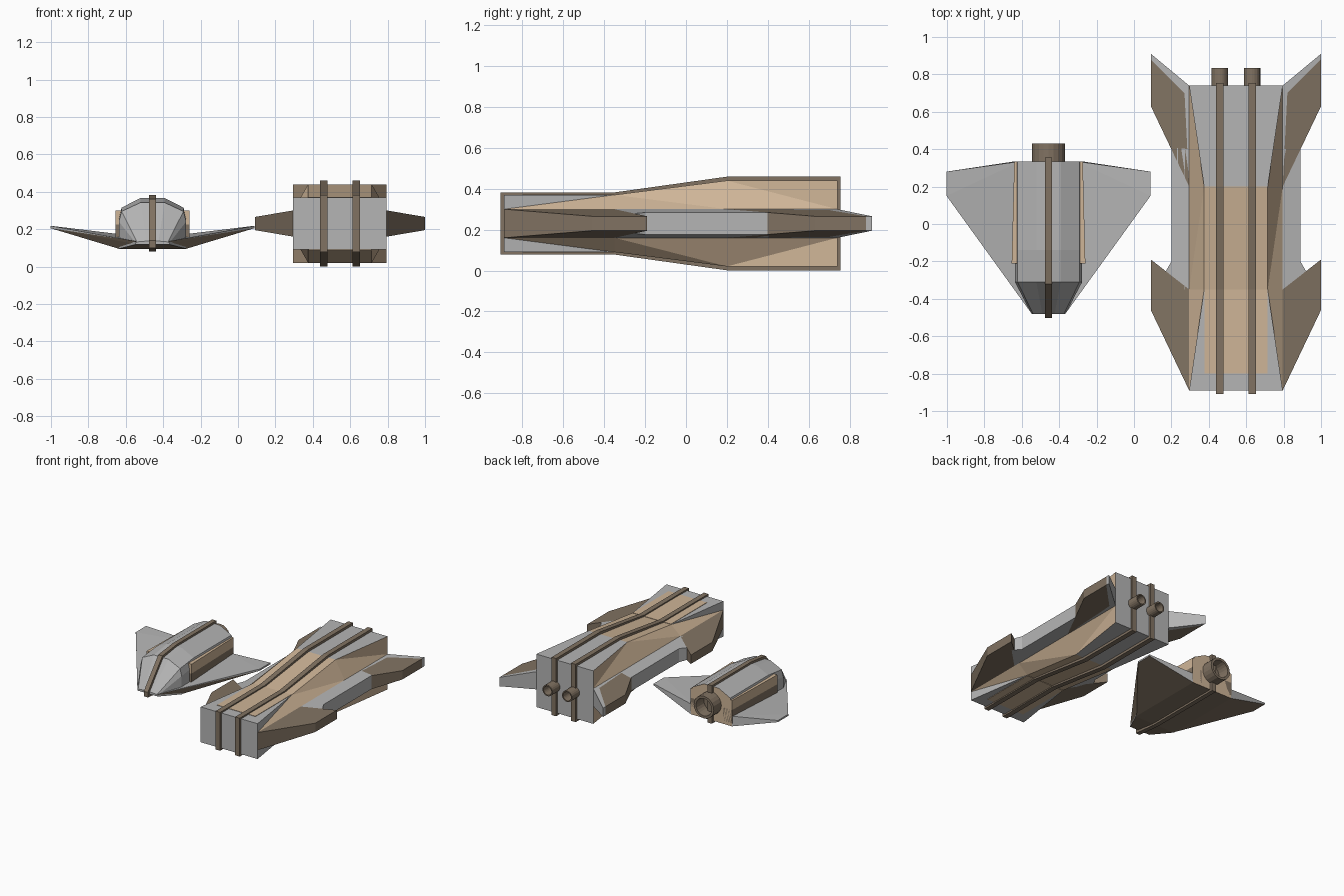
import bpy, bmesh, math
from mathutils import Vector

cube = bpy.data.objects.get("Cube")
if cube:
    bpy.data.objects.remove(cube)


def material(name, rgb):
    m = bpy.data.materials.new(name)
    m.use_nodes = True
    m.diffuse_color = (*rgb, 1)
    m.node_tree.nodes["Principled BSDF"].inputs["Base Color"].default_value = (*rgb, 1)
    return m


GREY, TAN, BROWN = 0, 1, 2
MATS = [material("hull grey", (0.46, 0.46, 0.46)),
        material("panel tan", (0.62, 0.46, 0.31)),
        material("trim brown", (0.22, 0.17, 0.122))]


def finish(name, bm, colour, x):
    """Fix normals, colour the faces by number or rule, and link the part."""
    bmesh.ops.recalc_face_normals(bm, faces=bm.faces)
    bm.normal_update()
    for f in bm.faces:
        f.material_index = colour(f.calc_center_median(), f.normal) if callable(colour) else colour
    me = bpy.data.meshes.new(name)
    bm.to_mesh(me)
    bm.free()
    for m in MATS:
        me.materials.append(m)
    ob = bpy.data.objects.new(name, me)
    ob.location.x = x
    bpy.context.collection.objects.link(ob)
    return ob


def loft(name, rings, colour, x, pinched=False):
    """Skin closed rings; pinched picks the diagonals that run inward."""
    bm = bmesh.new()
    rows = [[bm.verts.new(p) for p in r] for r in rings]
    n = len(rows[0])
    for a, b in zip(rows, rows[1:]):
        for i in range(n):
            j = (i + 1) % n
            if not pinched:
                bm.faces.new((a[i], a[j], b[j], b[i]))
                continue
            if abs((a[i].co + b[j].co).x) < abs((a[j].co + b[i].co).x):
                tris = (a[i], a[j], b[j]), (a[i], b[j], b[i])
            else:
                tris = (a[i], a[j], b[i]), (a[j], b[j], b[i])
            for t in tris:
                bm.faces.new(t)
    bm.faces.new(rows[0])
    bm.faces.new(rows[-1])
    return finish(name, bm, colour, x)


def hull(name, points, colour, x, side=1):
    bm = bmesh.new()
    for px, py, pz in points:
        bm.verts.new((px * side, py, pz))
    bmesh.ops.convex_hull(bm, input=bm.verts)
    return finish(name, bm, colour, x)


def rail(name, profile, half, x):
    """Side silhouette with a small width, standing proud of the hull."""
    return loft(name, [[(s, y, z) for y, z in profile] for s in (-half, half)], BROWN, x)


def nozzle(name, x, y0, y1, z, r):
    steps = [(y0, r), (y1, r), (y1, r * 0.78), (y0 + 0.02, r * 0.7)]
    rings = [[(q * math.cos(t * math.tau / 20), y, z + q * math.sin(t * math.tau / 20))
              for t in range(20)] for y, q in steps]
    return loft(name, rings, BROWN, x)


# ---------- large ship ----------
BX, MID = 0.545, 0.23


def octagon(y, roof, h):
    half = [(0.25, -0.07), (0.25, 0.07), (roof, h), (-roof, h)]
    pts = half + [(-px, -pz) for px, pz in half]
    return [(px, y, MID + pz) for px, pz in pts]


def hull_colour(c, n):
    dz = abs(c.z - MID)
    if abs(c.x) > 0.15:
        return TAN if dz > 0.075 and c.y > -0.6 else GREY
    return TAN if -0.35 < c.y < 0.2 and dz > 0.1 else GREY


loft("large_hull", [octagon(-0.89, 0.25, 0.14), octagon(-0.35, 0.17, 0.14),
                    octagon(0.2, 0.17, 0.21), octagon(0.74, 0.25, 0.21)],
     hull_colour, BX, pinched=True)


def slab(name, outline, colour, side):
    """Plate whose thickness tapers from root to tip."""
    rings = []
    for s in (-1, 1):
        rings.append([(px * side, py, MID + s * (0.07 - 0.17 * (px - 0.25)))
                      for px, py in outline])
    return loft(name, rings, colour, BX)


for side, word in ((1, "left"), (-1, "right")):
    slab(word + "_front_wing", [(0.25, -0.89), (0.455, -0.46), (0.455, -0.19), (0.25, -0.35)],
         BROWN, side)
    slab(word + "_rear_wing", [(0.25, 0.2), (0.455, 0.63), (0.455, 0.88), (0.275, 0.7)],
         BROWN, side)
    slab(word + "_rear_wing_trim", [(0.25, 0.2), (0.275, 0.7), (0.455, 0.88),
                                    (0.455, 0.91), (0.25, 0.74)], GREY, side)
    slab(word + "_side_pod", [(0.25, -0.4), (0.385, -0.27), (0.345, -0.2),
                              (0.345, 0.41), (0.25, 0.4)], GREY, side)
    # rails and nozzles
    x = BX + 0.086 * side
    upper = [(-0.908, 0.152), (-0.35, 0.152), (0.2, 0.229), (0.755, 0.229)]
    rail(word + "_rail", [(y, MID + z) for y, z in upper]
         + [(y, MID - z) for y, z in reversed(upper)], 0.02, x)
    nozzle(word + "_nozzle", x, 0.73, 0.835, MID, 0.044)

# tan plates on the front roof and belly
for s, word in ((1, "roof"), (-1, "belly")):
    hull(word + "_plate", [(px, y, MID + s * z) for px in (-0.168, 0.168)
                           for y in (-0.8, -0.35) for z in (0.136, 0.143)], TAN, BX)

# ---------- small ship ----------
SX = -0.457


def arch(y, half, low, waist, shoulder, top):
    right = [(half, low), (half, waist), (half * 0.92, shoulder), (half * 0.36, top)]
    return [(px, y, z) for px, z in right] + [(-px, y, z) for px, z in reversed(right)]


def body_colour(c, n):
    if n.z < -0.5:
        return BROWN
    return TAN if n.y > 0.9 else GREY


loft("small_body", [arch(-0.48, 0.09, 0.118, 0.126, 0.132, 0.136),
                    arch(-0.31, 0.18, 0.095, 0.24, 0.295, 0.342),
                    arch(-0.14, 0.18, 0.095, 0.26, 0.315, 0.366),
                    arch(0.335, 0.18, 0.095, 0.26, 0.315, 0.366)], body_colour, SX)

for side, word in ((1, "left"), (-1, "right")):
    # delta wing with a brown underside
    hull(word + "_delta_wing",
         [(0.08, -0.48, 0.118), (0.09, -0.48, 0.136), (0.18, -0.3, 0.095),
          (0.18, 0.335, 0.095), (0.15, -0.25, 0.15), (0.15, 0.335, 0.17),
          (0.545, 0.15, 0.218), (0.545, 0.28, 0.218), (0.545, 0.15, 0.205),
          (0.545, 0.28, 0.205)],
         lambda c, n: BROWN if n.z < -0.15 else GREY, SX, side)
    # engine side panel, tan above and brown below
    for part, z0, z1, col in (("upper", 0.225, 0.3, TAN), ("lower", 0.12, 0.225, BROWN)):
        hull(word + "_" + part + "_panel",
             [(px, y, z) for z in (z0, z1)
              for px, y in ((0.1, -0.21), (0.197, -0.21), (0.183, 0.335), (0.1, 0.335))],
             col, SX, side)

rail("small_rail", [(-0.502, 0.1), (-0.502, 0.14), (-0.32, 0.36), (-0.14, 0.382),
                    (0.355, 0.382), (0.355, 0.08), (-0.3, 0.08)], 0.018, SX)
nozzle("small_nozzle", SX, 0.32, 0.43, 0.235, 0.088)
